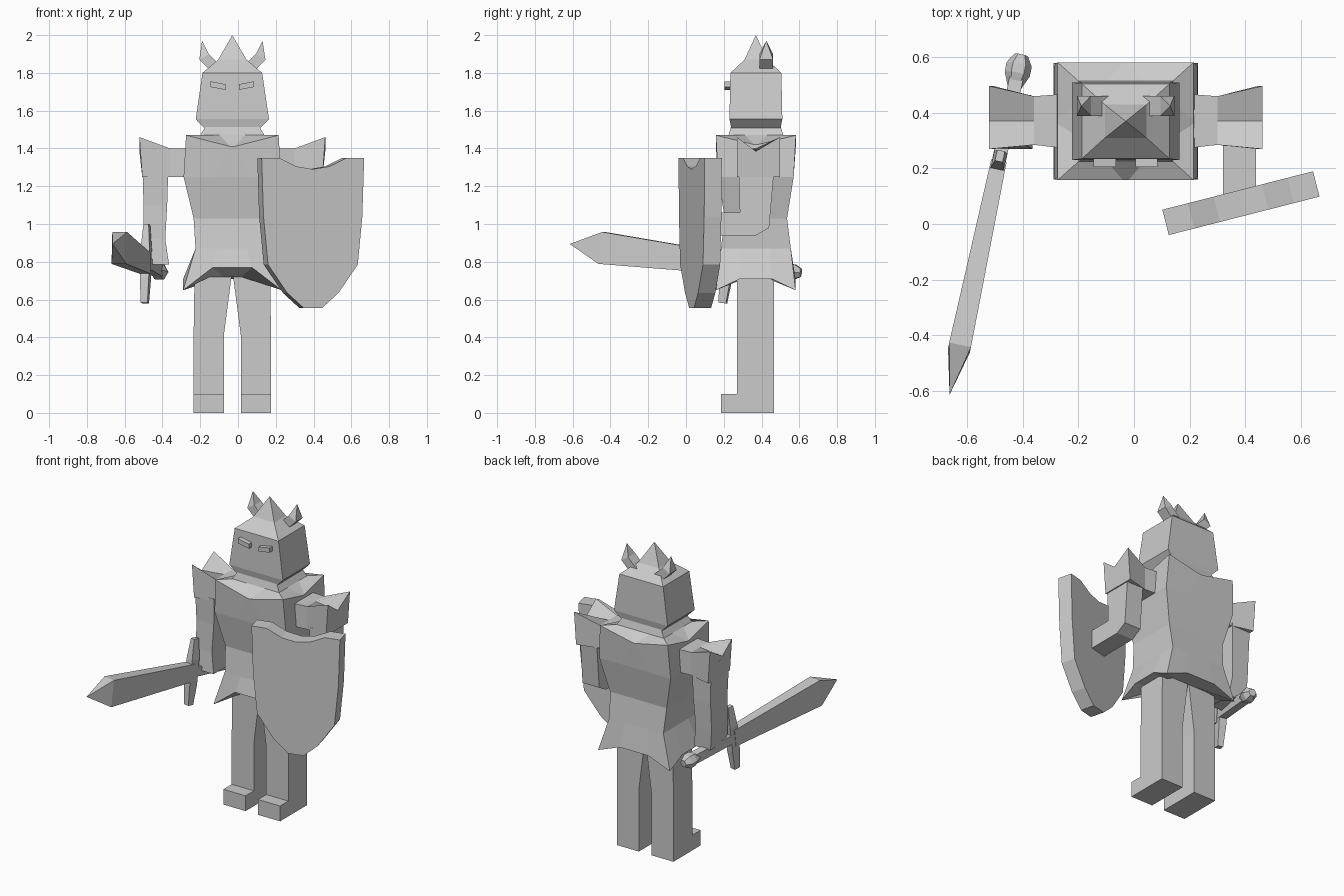
import bpy, bmesh, math
from mathutils import Matrix, Vector

old = bpy.data.objects.get("Cube")
if old:
    bpy.data.objects.remove(old, do_unlink=True)

grey = bpy.data.materials.new("plain_grey")
grey.use_nodes = True
COLOUR = (0.6, 0.6, 0.6, 1)
grey.diffuse_color = COLOUR
grey.node_tree.nodes["Principled BSDF"].inputs["Base Color"].default_value = COLOUR

CX, CY = -0.03, 0.37   # body axis


def loft(name, rings, matrix=None):
    """Skin a list of equal-length rings, cap both ends; collapsed rings become points."""
    bm = bmesh.new()
    loops = [[bm.verts.new(p) for p in ring] for ring in rings]
    n = len(loops[0])
    for a, b in zip(loops, loops[1:]):
        for i in range(n):
            j = (i + 1) % n
            bm.faces.new((a[i], a[j], b[j], b[i]))
    bm.faces.new(loops[0])
    bm.faces.new(loops[-1])
    bmesh.ops.remove_doubles(bm, verts=bm.verts[:], dist=0.0005)
    if matrix:
        bm.transform(matrix)
    bmesh.ops.recalc_face_normals(bm, faces=bm.faces[:])
    me = bpy.data.meshes.new(name)
    bm.to_mesh(me)
    bm.free()
    me.materials.append(grey)
    ob = bpy.data.objects.new(name, me)
    bpy.context.collection.objects.link(ob)
    return ob


def rect(x0, x1, y0, y1, z):
    return [(x0, y0, z), (x1, y0, z), (x1, y1, z), (x0, y1, z)]


def centred(hx, hy, z, cx=0, cy=0):
    return rect(cx - hx, cx + hx, cy - hy, cy + hy, z)


def cloth(hx, hy, z, f=0.4, front=0, rest=0):
    """Twelve-point tunic ring; inner points of each side are shifted in height."""
    pts = []
    corners = [(-hx, -hy), (hx, -hy), (hx, hy), (-hx, hy)]
    for i, (ax, ay) in enumerate(corners):
        bx, by = corners[(i + 1) % 4]
        lift = front if i == 0 else rest
        pts.append((CX + ax, CY + ay, z))
        for t in ((1 - f) / 2, (1 + f) / 2):
            pts.append((CX + ax + (bx - ax) * t, CY + ay + (by - ay) * t, z + lift))
    return pts


# Tunic with flared pointed hem and pointed shoulder corners
loft("tunic", [
    cloth(0.12, 0.10, 0.72),
    cloth(0.26, 0.21, 0.65, 0.4, 0.12, 0.06),
    cloth(0.195, 0.185, 0.87),
    cloth(0.205, 0.165, 1.03),
    cloth(0.258, 0.20, 1.25),
    cloth(0.245, 0.212, 1.47, 0.04, -0.06, -0.05),
    cloth(0.17, 0.145, 1.47),
    cloth(0.14, 0.13, 1.52),
])

# Head and pointed helmet
loft("head", [
    centred(0.145, 0.13, 1.505, CX, CY),
    centred(0.194, 0.14, 1.555, CX, CY),
    centred(0.158, 0.135, 1.80, CX, CY),
])
loft("helmet_point", [
    centred(0.158, 0.135, 1.80, CX, CY),
    centred(0.075, 0.06, 1.87, CX, CY),
    centred(0, 0, 2.0, CX, CY),
])

for side, s in (("right", -1), ("left", 1)):
    def mx(x):
        return CX + s * x

    # Slanted eye block
    loft(side + "_eye", [
        [(mx(0.035), y, 1.71), (mx(0.115), y, 1.725),
         (mx(0.115), y, 1.755), (mx(0.035), y, 1.74)] for y in (0.205, 0.26)])

    # Curved horn
    horn = [(0.09, 1.79, 0.06, 1.84), (0.125, 1.82, 0.085, 1.86),
            (0.175, 1.87, 0.125, 1.90), (0.16, 1.97, 0.16, 1.97)]
    rings = []
    for i, (xo, zo, xi, zi) in enumerate(horn):
        h = 0.036 if i < 3 else 0
        rings.append([(mx(xo), 0.425 - h, zo), (mx(xo), 0.425 + h, zo),
                      (mx(xi), 0.425 + h, zi), (mx(xi), 0.425 - h, zi)])
    loft(side + "_horn", rings)

    # Shoulder guard with two raised outer corners
    sections = [(0.20, 0.20, 0.27, 0.47, 1.40, 1.40), (0.33, 0.33, 0.285, 0.46, 1.40, 1.40),
                (0.492, 0.477, 0.27, 0.497, 1.46, 1.385)]
    loft(side + "_shoulder", [
        [(mx(xb), y0, 1.25), (mx(xt), y0, zt), (mx(xt), CY, zm),
         (mx(xt), y1, zt), (mx(xb), y1, 1.25)]
        for xt, xb, y0, y1, zt, zm in sections])

    # Leg, with the inner edges meeting at the crotch
    loft(side + "_leg", [
        rect(mx(0.045), mx(0.205), 0.27, 0.465, 0),
        rect(mx(0.045), mx(0.205), 0.27, 0.465, 0.41),
        rect(mx(0.002), mx(0.20), 0.27, 0.465, 0.74),
    ])
    loft(side + "_foot", [rect(mx(0.045), mx(0.205), 0.185, 0.30, z) for z in (0, 0.10)])

# Right arm hanging down
loft("right_arm", [
    rect(-0.505, -0.37, 0.28, 0.465, 1.27),
    rect(-0.50, -0.375, 0.285, 0.46, 1.10),
    rect(-0.50, -0.385, 0.28, 0.45, 0.92),
    rect(-0.485, -0.365, 0.27, 0.44, 0.785),
])

# Left arm bent forward behind the shield
profile = [(0.28, 1.27), (0.285, 1.06), (0.09, 1.06), (0.09, 0.94),
           (0.37, 0.94), (0.44, 0.98), (0.465, 1.27)]
loft("left_arm", [[(x, y, z) for y, z in profile] for x in (0.32, 0.44)])

# Shield: mirrored half outline, extruded and turned
half = [(0.28, 1.35), (0.27, 1.04), (0.245, 0.785), (0.14, 0.635), (0.05, 0.555)]
top = [(-0.185, 1.35), (-0.09, 1.305), (0, 1.29), (0.09, 1.305), (0.185, 1.35)]
outline = half + [(-u, z) for u, z in reversed(half)] + top
turn = Matrix.Translation((0.385, 0.075, 0)) @ Matrix.Rotation(math.radians(14.3), 4, "Z")
loft("shield", [[(u, v, z) for u, z in outline] for v in (-0.047, 0.047)], turn)

# Sword: built along local z, then aimed forward and outward
axis = Vector((-0.211, -1, 0.125)).normalized()
side_dir = axis.cross(Vector((0, 0, 1))).normalized()
up = side_dir.cross(axis)
aim = Matrix((side_dir, up, axis)).transposed().to_4x4()
aim.translation = (-0.488, 0.22, 0.79)
loft("sword_blade", [centred(0.028, 0.055, 0), centred(0.04, 0.085, 0.685),
                     centred(0, 0, 0.86)], aim)
loft("sword_grip", [centred(0.025, 0.03, z) for z in (-0.31, 0.01)], aim)
loft("sword_pommel", [
    [(r * math.cos(a * math.pi / 3), r * math.sin(a * math.pi / 3), z) for a in range(6)]
    for r, z in ((0.025, -0.40), (0.046, -0.365), (0.046, -0.33), (0.025, -0.28))], aim)
# Cross guard, tapering to both ends
guard = [(-0.21, 0.018, 0.02), (-0.08, 0.024, 0.03), (0.08, 0.024, 0.03), (0.21, 0.014, 0.02)]
loft("sword_guard", [
    [(-w, v, -d), (w, v, -d), (w, v, d), (-w, v, d)] for v, w, d in guard], aim)
